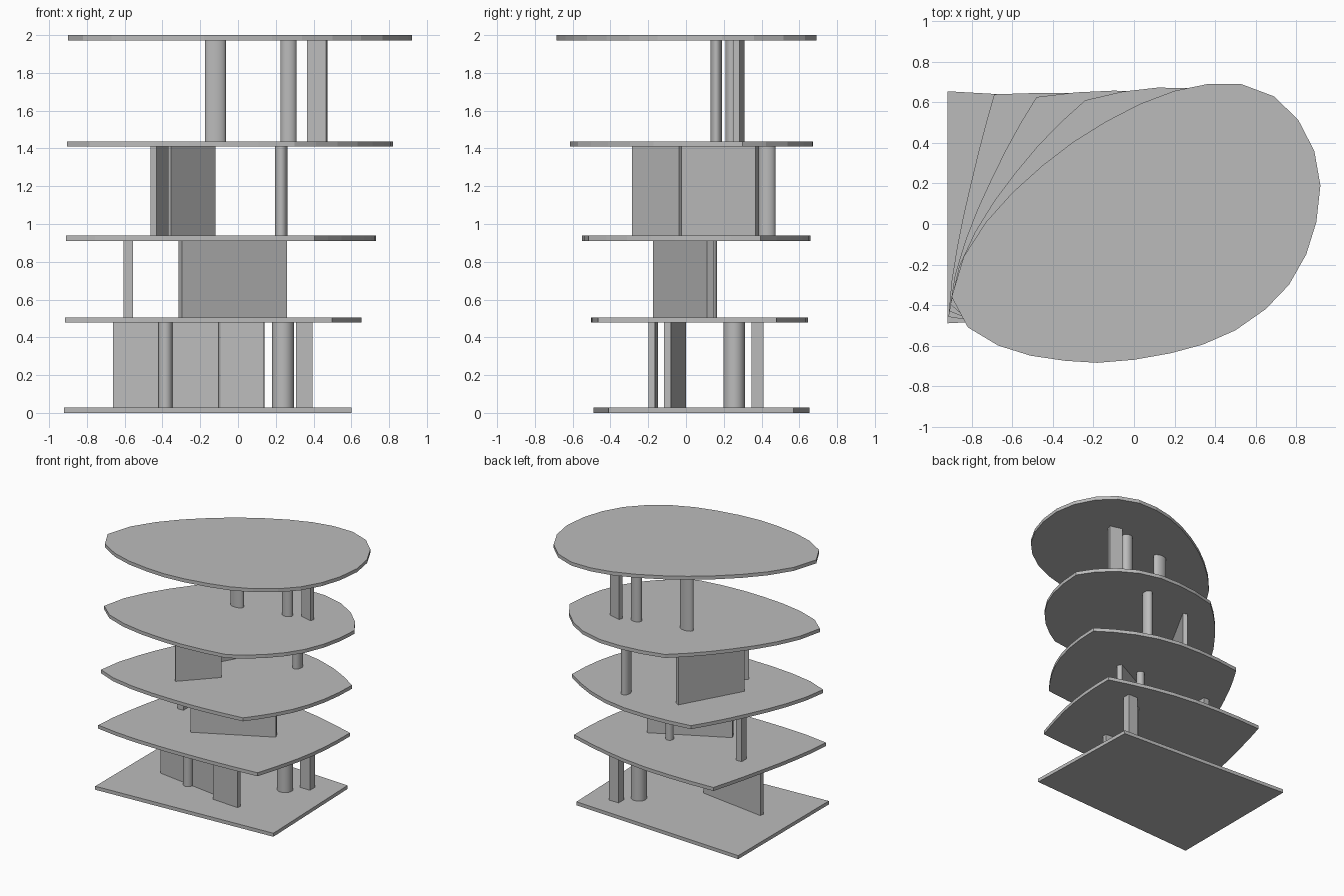
import bpy
import bmesh
import math
from mathutils import Vector

if "Cube" in bpy.data.objects:
    bpy.data.objects.remove(bpy.data.objects["Cube"], do_unlink=True)

# One plain grey for the whole massing model
grey = bpy.data.materials.new("model_grey")
grey.use_nodes = True
colour = (0.5, 0.5, 0.5, 1.0)
grey.diffuse_color = colour
grey.node_tree.nodes["Principled BSDF"].inputs["Base Color"].default_value = colour

THICK = 0.028
LEVELS = [0.0, 0.478, 0.911, 1.41, 2.0 - THICK]


def extrude_outline(name, points, bottom, top):
    """Closed solid made by raising a flat outline."""
    bm = bmesh.new()
    face = bm.faces.new([bm.verts.new((p[0], p[1], bottom)) for p in points])
    raised = bmesh.ops.extrude_face_region(bm, geom=[face])["geom"]
    verts = [g for g in raised if isinstance(g, bmesh.types.BMVert)]
    bmesh.ops.translate(bm, verts=verts, vec=(0, 0, top - bottom))
    bmesh.ops.recalc_face_normals(bm, faces=bm.faces)
    mesh = bpy.data.meshes.new(name)
    bm.to_mesh(mesh)
    bm.free()
    mesh.materials.append(grey)
    obj = bpy.data.objects.new(name, mesh)
    bpy.context.collection.objects.link(obj)
    return obj


def storey(level):
    return LEVELS[level] + THICK, LEVELS[level + 1]


def wall(name, level, start, end, thickness):
    """Upright slab along a centre line."""
    a, b = Vector(start), Vector(end)
    side = (b - a).normalized().orthogonal() * thickness / 2
    return extrude_outline(name, [a - side, b - side, b + side, a + side], *storey(level))


def column(name, level, centre, rx, ry, sides=28):
    """Round or oval column with smooth sides."""
    angles = [math.tau * i / sides for i in range(sides)]
    points = [(centre[0] + rx * math.cos(t), centre[1] + ry * math.sin(t)) for t in angles]
    obj = extrude_outline(name, points, *storey(level))
    bpy.ops.object.select_all(action="DESELECT")
    obj.select_set(True)
    bpy.context.view_layer.objects.active = obj
    bpy.ops.object.shade_smooth_by_angle(angle=math.radians(35))


# Floor outlines: four-sided at the bottom, blending to an egg at the top
corners = [Vector(c) for c in ((-.92, -.49), (.6, -.41), (.57, .57), (-.92, .655))]
egg = [
    (-.9, -.36), (-.82, -.51), (-.67, -.6), (-.51, -.65), (-.34, -.675), (-.18, -.685), (0, -.67),
    (.18, -.638), (.34, -.595), (.5, -.525), (.65, -.42), (.765, -.3), (.85, -.15), (.9, .01),
    (.92, .19), (.89, .36), (.81, .515), (.69, .63), (.53, .69), (.36, .69), (.2, .657),
    (.03, .593), (-.14, .505), (-.3, .405), (-.45, .29), (-.6, .155), (-.73, .01), (-.84, -.16),
]
per_side = len(egg) // 4
base = [corners[i // per_side].lerp(corners[(i // per_side + 1) % 4], i % per_side / per_side)
        for i in range(len(egg))]

for number, z in enumerate(LEVELS):
    blend = z / LEVELS[-1]
    outline = [b.lerp(Vector(e), blend) for b, e in zip(base, egg)]
    extrude_outline(f"floor_slab_{number + 1}", outline, z, z + THICK)

# First storey
wall("first_long_wall", 0, (-.66, -.017), (-.1, -.098), .035)
wall("first_short_wall", 0, (-.092, -.165), (.138, -.182), .035)
column("first_slim_column", 0, (-.385, -.08), .037, .037)
column("first_thick_column", 0, (.238, .255), .058, .057)
wall("first_pier", 0, (.308, .378), (.395, .378), .065)

# Second storey
wall("second_wall", 1, (-.305, -.157), (.25, .128), .04)
wall("second_pier", 1, (-.605, .132), (-.555, .132), .06)
column("second_column", 1, (.05, .135), .03, .03)

# Third storey
wall("third_front_wall", 2, (-.3625, -.277), (-.128, -.03), .023)
wall("third_back_wall", 2, (-.447, -.09), (-.187, .378), .036)
column("third_column", 2, (.228, .43), .033, .045)

# Fourth storey
column("fourth_right_column", 3, (-.12, .16), .056, .031)
column("fourth_left_column", 3, (.268, .242), .043, .033)
wall("fourth_pier", 3, (.37, .294), (.47, .267), .035)
